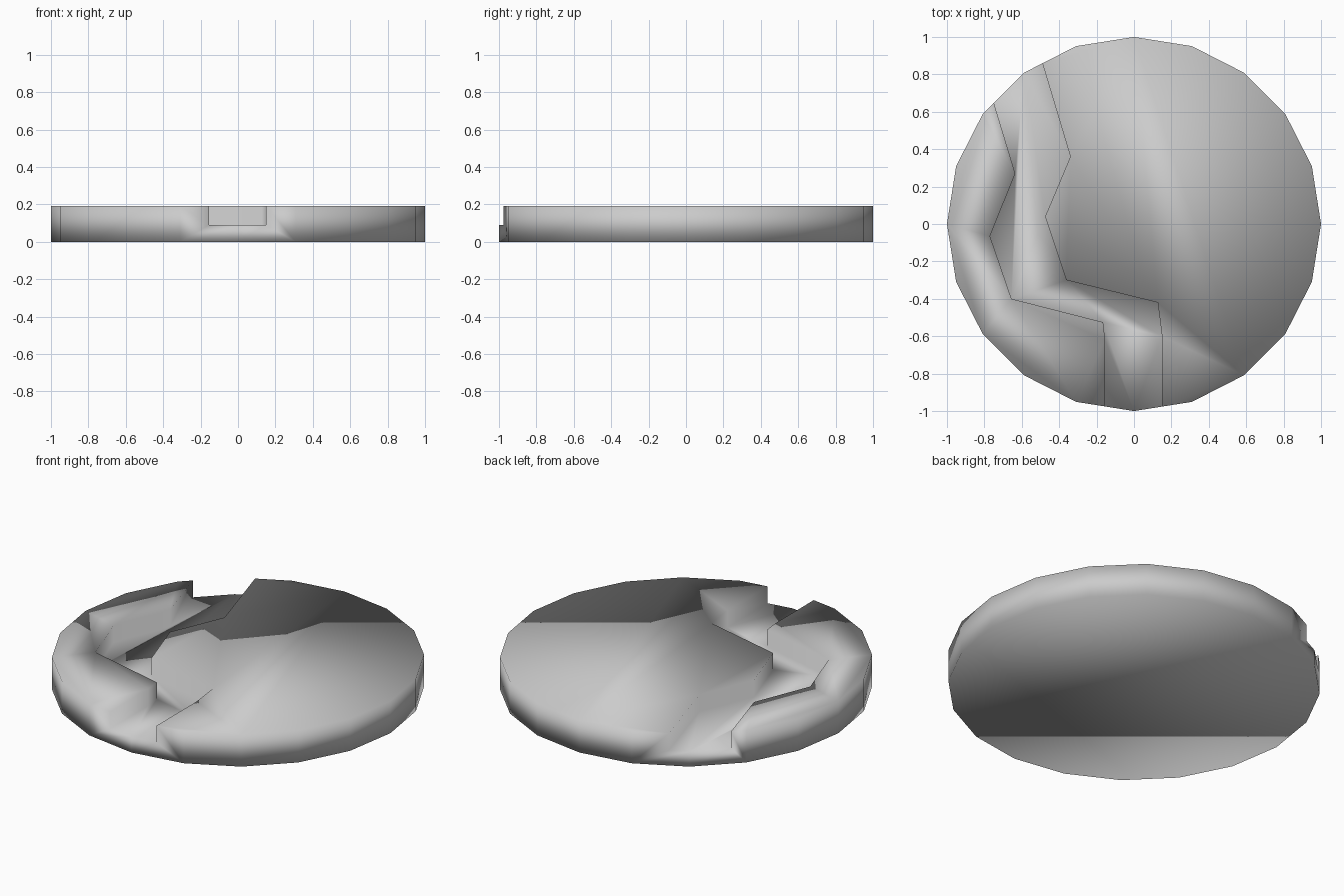
import bpy, bmesh, math

if "Cube" in bpy.data.objects:
    bpy.data.objects.remove(bpy.data.objects["Cube"])

HEIGHT, FLOOR = 0.19, 0.09


def prism(name, outline, z0, z1):
    """Extrude a counter-clockwise outline from z0 to z1."""
    bm = bmesh.new()
    face = bm.faces.new([bm.verts.new((x, y, z0)) for x, y in outline])
    ext = bmesh.ops.extrude_face_region(bm, geom=[face], use_keep_orig=True)
    top = [v for v in ext["geom"] if isinstance(v, bmesh.types.BMVert)]
    bmesh.ops.translate(bm, verts=top, vec=(0, 0, z1 - z0))
    bmesh.ops.recalc_face_normals(bm, faces=bm.faces)
    mesh = bpy.data.meshes.new(name)
    bm.to_mesh(mesh)
    bm.free()
    obj = bpy.data.objects.new(name, mesh)
    bpy.context.collection.objects.link(obj)
    return obj


# Twenty-sided ground tile
ring = [(math.cos(i * math.tau / 20), math.sin(i * math.tau / 20)) for i in range(20)]
tile = prism("ground_tile", ring, 0, HEIGHT)

# River bed cutter: both banks, run past the rim at each end
left = [(-0.871, 1.05), (-0.635, 0.27), (-0.77, -0.065), (-0.655, -0.40),
        (-0.165, -0.525), (-0.155, -0.62), (-0.155, -1.1)]
right = [(0.15, -1.1), (0.15, -0.60), (0.127, -0.42), (-0.362, -0.30),
         (-0.475, 0.04), (-0.34, 0.36), (-0.547, 1.05)]
cutter = prism("river_cutter", left + right, FLOOR, HEIGHT + 0.2)
cutter.hide_render = True

cut = tile.modifiers.new("river_bed", 'BOOLEAN')
cut.operation = 'DIFFERENCE'
cut.solver = 'EXACT'
cut.object = cutter
bpy.context.view_layer.objects.active = tile
tile.select_set(True)
bpy.ops.object.modifier_apply(modifier=cut.name)
bpy.data.objects.remove(cutter)

# Soft shading across the whole tile
for p in tile.data.polygons:
    p.use_smooth = True
